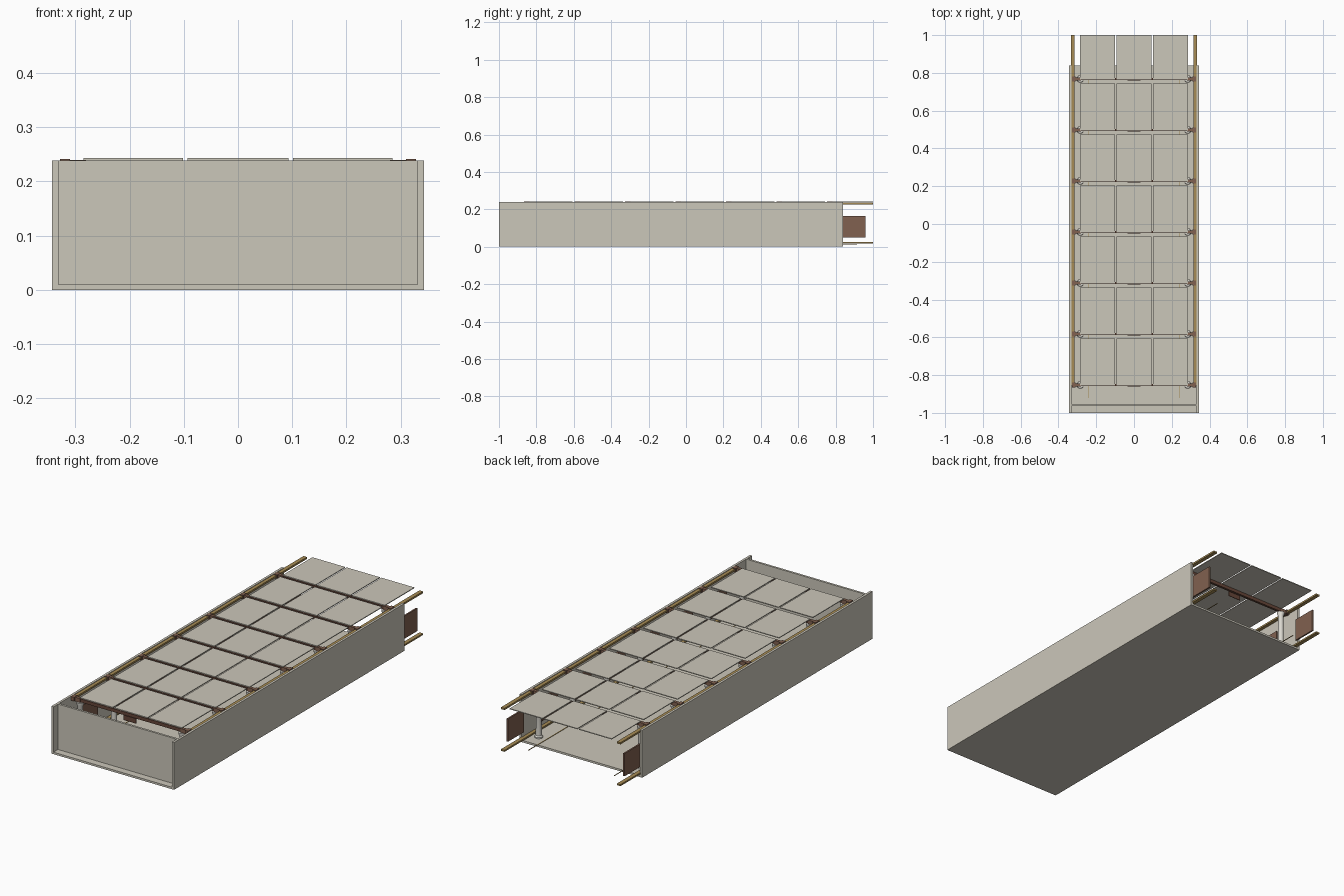
import bpy, bmesh
from mathutils import Vector

cube = bpy.data.objects.get("Cube")
if cube:
    bpy.data.objects.remove(cube, do_unlink=True)


def material(name, rgb):
    m = bpy.data.materials.new(name)
    m.use_nodes = True
    colour = (*rgb, 1)
    m.diffuse_color = colour
    m.node_tree.nodes["Principled BSDF"].inputs["Base Color"].default_value = colour
    return m


STONE = material("warm stone", (0.6, 0.57, 0.49))
PLASTER = material("pale plaster", (0.72, 0.70, 0.64))
BROWN = material("brown wood", (0.22, 0.12, 0.08))
DARK = material("dark wood", (0.13, 0.06, 0.04))
GOLD = material("dull gold", (0.38, 0.26, 0.09))


def finish(name, bm, mat):
    mesh = bpy.data.meshes.new(name)
    bm.to_mesh(mesh)
    bm.free()
    mesh.materials.append(mat)
    obj = bpy.data.objects.new(name, mesh)
    bpy.context.collection.objects.link(obj)
    return obj


def box(name, x, y, z, mat):
    """Box from (min, max) pairs on each axis."""
    bm = bmesh.new()
    bmesh.ops.create_cube(bm, size=1)
    lo, hi = Vector((x[0], y[0], z[0])), Vector((x[1], y[1], z[1]))
    for v in bm.verts:
        v.co = (lo + hi) / 2 + v.co * (hi - lo)
    return finish(name, bm, mat)


def side_box(name, x, y, z, mat):
    """The same box on both sides of the hall."""
    box("left_" + name, x, y, z, mat)
    box("right_" + name, (-x[1], -x[0]), y, z, mat)


def turned(name, x, y, profile, mat, sides=20):
    """Lathe a (radius, height) profile around a vertical axis."""
    bm = bmesh.new()
    verts = [bm.verts.new((r, 0, z)) for r, z in profile]
    edges = [bm.edges.new(pair) for pair in zip(verts, verts[1:])]
    bmesh.ops.spin(bm, geom=verts + edges, cent=(0, 0, 0), axis=(0, 0, 1),
                   angle=6.283185, steps=sides)
    bmesh.ops.remove_doubles(bm, verts=bm.verts, dist=0.0002)
    bmesh.ops.recalc_face_normals(bm, faces=bm.faces)
    obj = finish(name, bm, mat)
    obj.location = (x, y, 0)
    bpy.ops.object.select_all(action="DESELECT")
    obj.select_set(True)
    bpy.context.view_layer.objects.active = obj
    bpy.ops.object.shade_smooth_by_angle()


# Shell: open at the back, with the end wall set in from the front edge
box("floor", (-0.343, 0.343), (-1, 0.84), (0, 0.01), STONE)
side_box("wall", (0.331, 0.343), (-1, 0.84), (0.01, 0.239), STONE)
box("front_wall", (-0.331, 0.331), (-0.964, -0.953), (0.01, 0.239), STONE)

# Long rails and thin floor strips
side_box("upper_rail", (0.314, 0.334), (-0.855, 1), (0.227, 0.236), GOLD)
side_box("lower_rail", (0.314, 0.334), (-0.855, 1), (0.016, 0.024), GOLD)
side_box("floor_strip", (0.238, 0.242), (-0.92, 0.915), (0.0105, 0.0125), GOLD)

COLUMN = [(0, 0.01), (0.019, 0.01), (0.019, 0.016), (0.014, 0.022),
          (0.013, 0.2), (0.018, 0.212), (0.018, 0.22), (0, 0.22)]
BAY = 0.27

# Repeating bays: columns, beam, brackets, ceiling panels and wall panels
for i in range(7):
    y = -0.852 + BAY * i
    n = f"_{i + 1}"
    for side, label in ((1, "left"), (-1, "right")):
        turned(label + "_column" + n, side * 0.285, y, COLUMN, PLASTER)
    box("cross_beam" + n, (-0.325, 0.325), (y - 0.006, y + 0.006), (0.222, 0.239), DARK)
    side_box("bracket" + n, (0.28, 0.328), (y - 0.008, y + 0.008), (0.219, 0.24), BROWN)
    side_box("bracket_end" + n, (0.31, 0.328), (y - 0.014, y + 0.014), (0.221, 0.241), BROWN)
    box("hanging_plate" + n, (-0.035, 0.035), (y - 0.012, y - 0.009), (0.2, 0.225), DARK)
    for j, (a, b) in enumerate(((-0.285, -0.101), (-0.093, 0.093), (0.101, 0.285))):
        box(f"ceiling_panel{n}_{j + 1}", (a, b), (y - 0.003, min(y + 0.246, 1)),
            (0.239, 0.243), STONE)
    side_box("wall_panel" + n, (0.322, 0.33), (y + 0.065, y + 0.193), (0.05, 0.165), BROWN)
